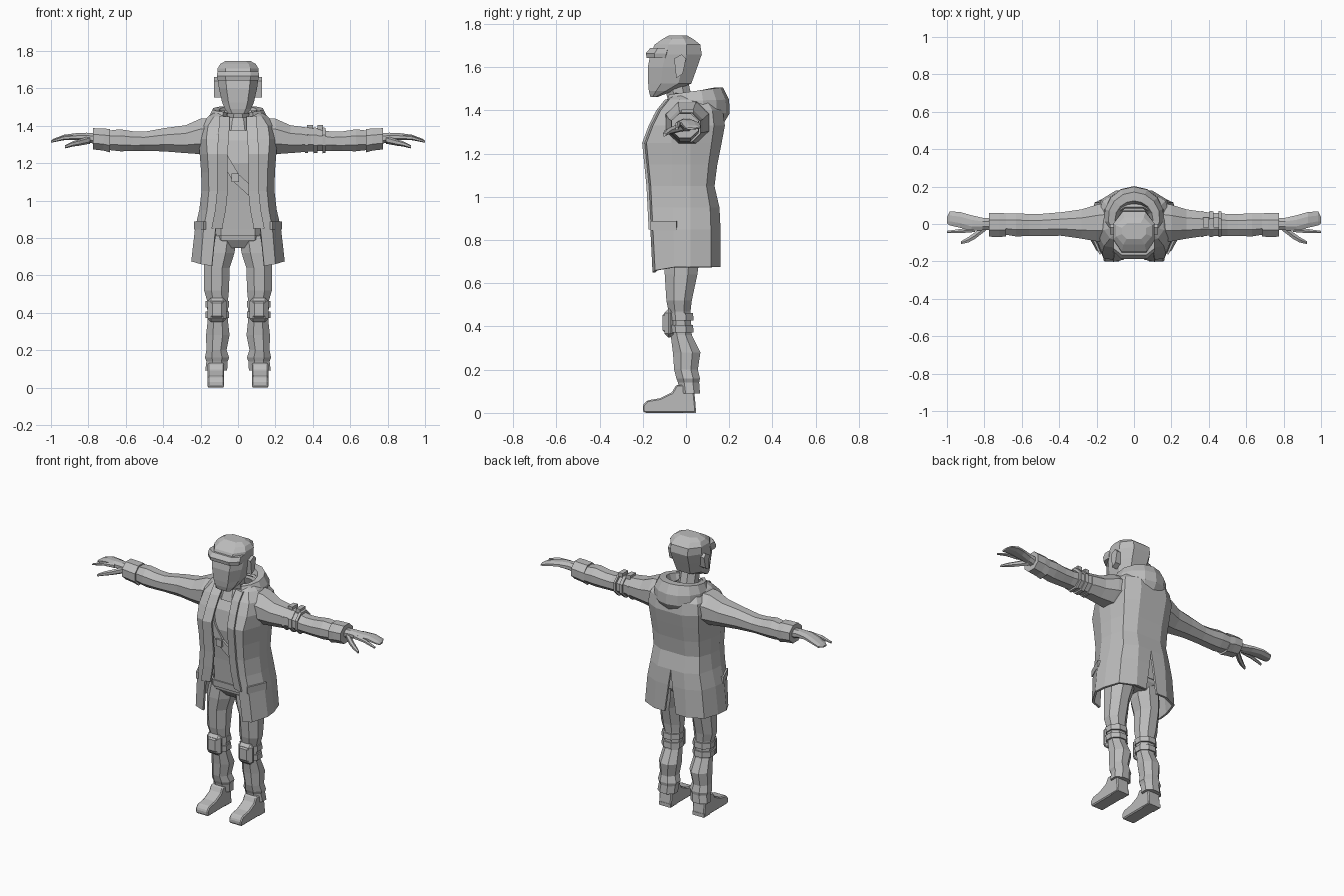
import bpy, bmesh, math
from mathutils import Vector

grey = bpy.data.materials.new("plain_grey")
grey.diffuse_color = (0.5, 0.5, 0.5, 1)


def make(name, bm, mirror=False, thick=0, bevel=0):
    me = bpy.data.meshes.new(name)
    bm.to_mesh(me)
    bm.free()
    me.materials.append(grey)
    ob = bpy.data.objects.new(name, me)
    bpy.context.collection.objects.link(ob)
    if bevel:
        b = ob.modifiers.new("bevel", 'BEVEL')
        b.width, b.segments = bevel, 1
    if mirror:
        m = ob.modifiers.new("mirror", 'MIRROR')
        m.merge_threshold = 0.002
    if thick:
        s = ob.modifiers.new("solid", 'SOLIDIFY')
        s.thickness, s.offset = thick, -1
    return ob


def loft(name, rings, closed=True, **kw):
    """Skin a stack of equal-length point rings."""
    bm = bmesh.new()
    vs = [[bm.verts.new(p) for p in r] for r in rings]
    n = len(vs[0])
    for a, b in zip(vs, vs[1:]):
        for j in range(n if closed else n - 1):
            k = (j + 1) % n
            bm.faces.new((a[j], a[k], b[k], b[j]))
    if closed:
        bm.faces.new(vs[0][::-1])
        bm.faces.new(vs[-1])
        bmesh.ops.recalc_face_normals(bm, faces=bm.faces)
    return make(name, bm, **kw)


def oval(axis, c, a, b, n=8):
    pts = []
    for i in range(n):
        t = 2 * math.pi * (i + 0.5) / n
        u, v = a * math.cos(t) * 1.06, b * math.sin(t) * 1.06
        pts.append(Vector(c) + Vector((0, u, v) if axis == 'x' else (u, v, 0)))
    return pts


def arm_tube(name, rows, n=8, **kw):   # rows: x, y, z, half depth, half height
    return loft(name, [oval('x', r[:3], r[3], r[4], n) for r in rows], **kw)


def leg_tube(name, rows, n=8, **kw):   # rows: z, x, y, half width, half depth
    return loft(name, [oval('z', (r[1], r[2], r[0]), r[3], r[4], n) for r in rows], **kw)


def body(name, rows, **kw):            # rows: z, front y, back y, half width
    rings = []
    for z, f, b, w in rows:
        d = b - f
        half = [(.6 * w, f), (w, f + .3 * d), (w, b - .3 * d), (.55 * w, b)]
        rings.append([(x, y, z) for x, y in half] + [(-x, y, z) for x, y in half[::-1]])
    return loft(name, rings, **kw)


def box(name, lo, hi, **kw):
    ring = lambda z: [(lo[0], lo[1], z), (hi[0], lo[1], z), (hi[0], hi[1], z), (lo[0], hi[1], z)]
    return loft(name, [ring(lo[2]), ring(hi[2])], **kw)


# Head, hair band, ears and neck
body("head", [(1.463, -.165, -.13, .05), (1.49, -.172, -.06, .07), (1.525, -.175, .025, .085),
              (1.60, -.177, .052, .102), (1.66, -.165, .073, .11), (1.705, -.145, .066, .11),
              (1.73, -.11, .035, .095), (1.747, -.08, .005, .065)])
body("hair_band", [(1.643, -.182, -.06, .108), (1.665, -.186, -.05, .113),
                   (1.69, -.165, -.05, .11)])
loft("ear", [[(x, y, z) for y, z in ((-.045, 1.55), (-.015, 1.57), (0, 1.64), (-.02, 1.66), (-.055, 1.64))]
             for x in (.085, .128)], mirror=True)
leg_tube("neck", [(1.38, 0, -.01, .06, .06), (1.46, 0, -.03, .056, .058), (1.55, 0, -.05, .056, .058)])
leg_tube("shirt_collar", [(1.375, 0, -.035, .09, .085), (1.42, 0, -.03, .078, .075), (1.445, 0, -.03, .066, .066)])

# Shirt, hips and belt
body("shirt", [(.82, -.115, .09, .14), (1.0, -.13, .09, .135), (1.2, -.155, .11, .15),
               (1.32, -.135, .11, .15), (1.42, -.08, .06, .09)])
body("hips", [(.745, -.07, .05, .08), (.79, -.105, .085, .15), (.86, -.115, .09, .15)])
body("belt", [(.81, -.122, .09, .153), (.85, -.125, .09, .153)])

# Shoulder strap and buckle
loft("chest_strap", [[(x - .016, y, z - .018), (x + .016, y, z + .018),
                      (x + .016, y + .02, z + .018), (x - .016, y + .02, z - .018)]
                     for x, y, z in ((-.11, -.15, 1.36), (-.07, -.165, 1.22), (-.01, -.163, 1.12),
                                     (.10, -.15, 1.02))])
box("strap_buckle", (-.035, -.175, 1.10), (.005, -.155, 1.145))

# Coat: z, opening x, half width, front y, back y, rear slit
coat = [(.65, .14, .25, -.155, .16, .04), (.85, .12, .23, -.165, .16, .014),
        (.95, .10, .207, -.17, .155, 0), (1.05, .09, .195, -.175, .132, 0),
        (1.15, .09, .197, -.185, .145, 0), (1.25, .09, .205, -.195, .165, 0),
        (1.33, .085, .212, -.165, .18, 0), (1.40, .08, .20, -.13, .17, 0),
        (1.45, .08, .16, -.09, .13, 0), (1.48, .07, .11, -.05, .09, 0)]
rings = []
for z, xi, w, f, b, g in coat:
    lift = .025 if z < .7 else 0
    rings.append([(xi, f, z), (max(w * .8, xi + .01), f + .012, z + lift * .4), (w, f * .35, z + lift),
                  (w * .97, .02, z + lift), (w * .84, b * .72, z + lift), (w * .45, b, z + lift),
                  (g, b, z + lift)])
loft("coat", rings, closed=False, mirror=True, thick=.014)
loft("coat_lapel", [[(xi - .035, f + .004, z), (xi + .022, f - .008, z),
                     (xi + .022, f + .012, z), (xi - .035, f + .016, z)]
                    for z, xi, w, f, b, g in coat[1:9]], mirror=True)
loft("pocket_flap", [[(x, y, z) for x, y in ((.184, -.165), (.236, -.045), (.215, -.04), (.165, -.15))]
                     for z in (.845, .888)], mirror=True)

# Hood lying around the neck
rings = []
for i in range(13):
    t = math.radians(-55 + 290 * i / 12)
    back = (math.sin(t) + 1) / 2
    s = .55 + .5 * back
    rings.append([(math.cos(t) * (.122 + s * r), .03 + math.sin(t) * (.12 + s * r), 1.435 + .005 * back + s * h)
                  for r, h in ((-.05, 0), (-.025, .062), (.02, .064), (.047, .01), (.05, -.05), (.02, -.1),
                               (-.03, -.06))])
loft("hood", rings)

# Sleeves and cuffs
arm_tube("sleeve", [(.12, .01, 1.345, .11, .10), (.20, .005, 1.343, .10, .097), (.28, 0, 1.328, .08, .076),
                    (.39, 0, 1.325, .064, .064), (.50, -.005, 1.317, .06, .052), (.56, -.005, 1.317, .06, .054),
                    (.63, -.005, 1.322, .063, .06), (.70, 0, 1.322, .056, .052)], mirror=True)
arm_tube("cuff", [(.685, -.005, 1.32, .063, .064), (.72, -.005, 1.326, .066, .06),
                  (.775, -.005, 1.33, .064, .058)], mirror=True)

# Straps on one upper arm
for x, w in ((.365, .016), (.415, .022), (.46, .014)):
    arm_tube("arm_strap", [(x - w / 2, 0, 1.322, .071, .071), (x + w / 2, 0, 1.321, .069, .068)])
for x in (.385, .44):
    box("arm_strap_buckle", (x - .015, -.02, 1.38), (x + .015, .035, 1.405))

# Hands: palm with joined fingers, index finger, thumb
arm_tube("hand", [(.76, 0, 1.33, .032, .03), (.81, 0, 1.338, .034, .025), (.87, .005, 1.342, .043, .018),
                  (.93, .022, 1.337, .043, .015), (.985, .03, 1.322, .038, .009), (1.0, .02, 1.316, .018, .005)],
         mirror=True)
arm_tube("index_finger", [(.85, -.03, 1.34, .014, .014), (.93, -.038, 1.335, .012, .011),
                          (1.0, -.043, 1.315, .007, .006)], n=6, mirror=True)
arm_tube("thumb", [(.79, -.015, 1.325, .02, .02), (.85, -.062, 1.31, .019, .016),
                   (.885, -.084, 1.302, .016, .013), (.925, -.1, 1.287, .008, .008)], n=6, mirror=True)

# Trouser legs
leg_tube("trouser_leg", [(.82, .085, -.01, .08, .09), (.72, .1, -.02, .083, .085), (.64, .113, -.023, .07, .077),
                         (.52, .115, -.032, .068, .06), (.47, .11, -.03, .058, .052), (.36, .108, -.022, .055, .05),
                         (.28, .108, .003, .064, .065), (.20, .115, 0, .055, .056), (.16, .112, .01, .066, .056),
                         (.14, .112, .012, .058, .05), (.09, .117, .018, .06, .048)], mirror=True)

# Knee pads with straps
box("knee_pad", (.062, -.1, .35), (.162, -.055, .48), mirror=True, bevel=.018)
box("knee_plate", (.078, -.108, .372), (.146, -.08, .462), mirror=True, bevel=.01)
for z in (.39, .445):
    leg_tube("knee_strap", [(z - .018, .11, -.024, .064, .06), (z + .018, .11, -.026, .064, .06)], mirror=True)

# Boots
side = [(.045, 0), (.045, .03), (.035, .13), (-.045, .13), (-.065, .095), (-.12, .068),
        (-.18, .058), (-.2, .035), (-.2, .008), (-.19, 0)]
loft("boot", [[(x, y, z) for y, z in side] for x in (.075, .162)], mirror=True, bevel=.012)
box("boot_heel", (.078, -.015, 0), (.16, .047, .022), mirror=True)
